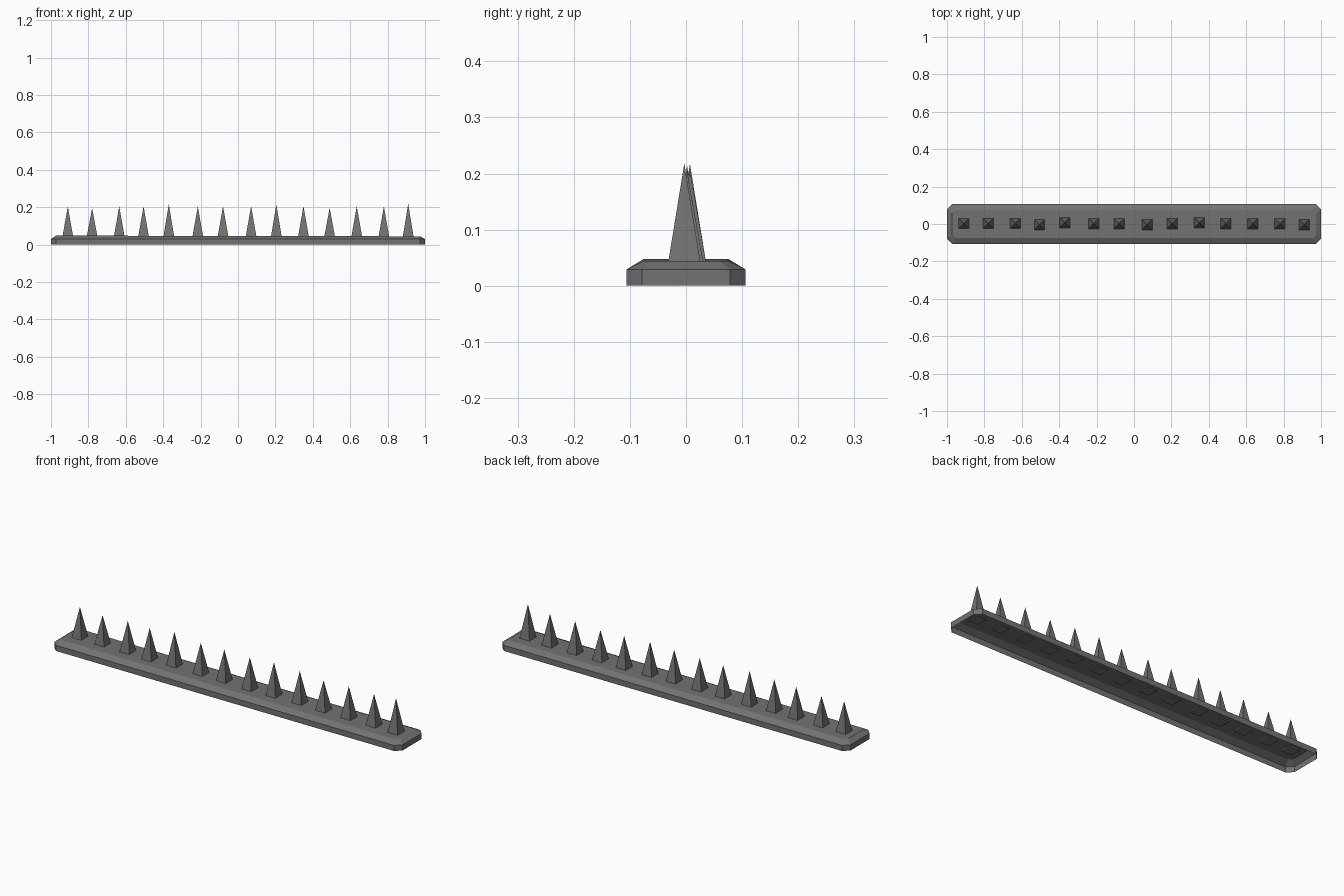
import bpy, bmesh

if "Cube" in bpy.data.objects:
    bpy.data.objects.remove(bpy.data.objects["Cube"])

grey = bpy.data.materials.new("dark grey metal")
grey.diffuse_color = (0.17, 0.17, 0.17, 1)
grey.use_nodes = True
grey.node_tree.nodes["Principled BSDF"].inputs["Base Color"].default_value = grey.diffuse_color


def finish(bm, name, recalc=True):
    if recalc:
        bmesh.ops.recalc_face_normals(bm, faces=bm.faces)
    me = bpy.data.meshes.new(name)
    bm.to_mesh(me)
    bm.free()
    me.materials.append(grey)
    ob = bpy.data.objects.new(name, me)
    bpy.context.collection.objects.link(ob)
    return ob


def octagon(bm, hx, hy, cut, z):
    """Chamfered rectangle ring; z is a function of x."""
    pts = [(hx, hy - cut), (hx - cut, hy), (cut - hx, hy), (-hx, hy - cut),
           (-hx, cut - hy), (cut - hx, -hy), (hx - cut, -hy), (hx, cut - hy)]
    return [bm.verts.new((x, y, z(x))) for x, y in pts]


# base strip: hollow underneath, sloped shoulders, top very slightly tilted
bm = bmesh.new()
rings = [octagon(bm, 1.0, 0.106, 0.028, lambda x: 0.0),
         octagon(bm, 1.0, 0.106, 0.028, lambda x: 0.029),
         octagon(bm, 0.974, 0.075, 0.016, lambda x: 0.046 - 0.002 * x)]
for a, b in zip(rings, rings[1:]):
    for i in range(8):
        j = (i + 1) % 8
        bm.faces.new((a[i], a[j], b[j], b[i]))
bm.faces.new(rings[-1])
finish(bm, "base_strip", recalc=False)

# spikes: slightly irregular row of square pyramids (x, y, tip height)
spikes = [(-0.91, 0.003, 0.203), (-0.78, 0.003, 0.195), (-0.635, 0.003, 0.204),
          (-0.505, -0.003, 0.205), (-0.37, 0.007, 0.217), (-0.215, 0.002, 0.204),
          (-0.08, 0.002, 0.205), (0.07, -0.003, 0.206), (0.205, 0.002, 0.214),
          (0.35, 0.007, 0.206), (0.49, 0.002, 0.197), (0.635, 0.002, 0.205),
          (0.78, 0.002, 0.204), (0.91, -0.003, 0.218)]
Z0, H = 0.040, 0.029
for n, (x, y, top) in enumerate(spikes):
    bm = bmesh.new()
    base = [bm.verts.new((x + sx * H, y + sy * H, Z0))
            for sx, sy in ((-1, -1), (1, -1), (1, 1), (-1, 1))]
    tip = bm.verts.new((x, y, top))
    bm.faces.new(base[::-1])
    for i in range(4):
        bm.faces.new((base[i], base[(i + 1) % 4], tip))
    finish(bm, f"spike_{n + 1}")
